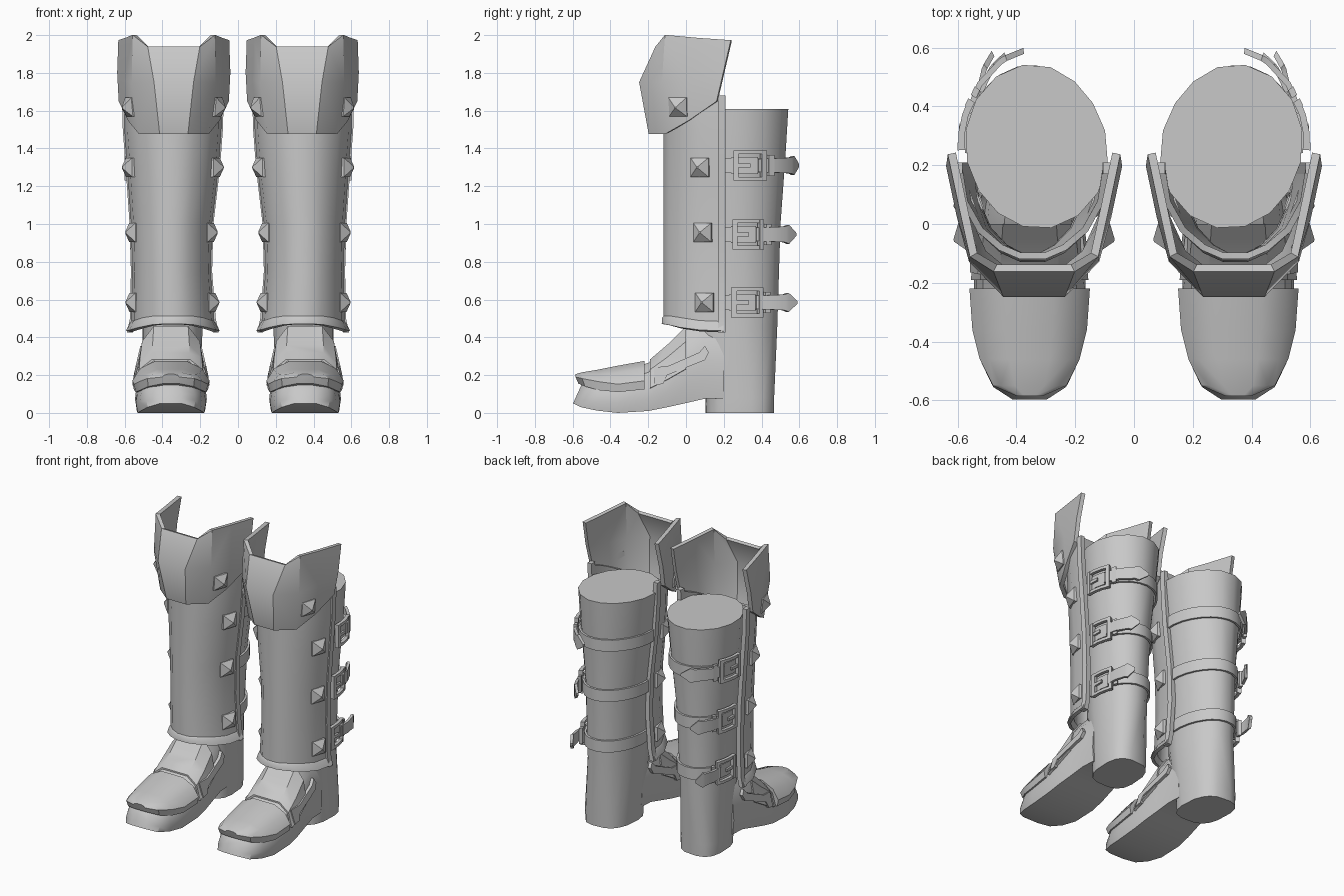
import bpy, bmesh, math
from mathutils import Vector

if "Cube" in bpy.data.objects:
    bpy.data.objects.remove(bpy.data.objects["Cube"])

grey = bpy.data.materials.new("plain grey")
grey.diffuse_color = (0.58, 0.58, 0.58, 1)
grey.use_nodes = True
grey.node_tree.nodes["Principled BSDF"].inputs["Base Color"].default_value = grey.diffuse_color


def lerp_table(table, t):
    """Interpolate rows (key, a, b, ...) at key t."""
    if t <= table[0][0]:
        return table[0][1:]
    for a, b in zip(table, table[1:]):
        if t <= b[0]:
            f = (t - a[0]) / (b[0] - a[0])
            return tuple(p + (q - p) * f for p, q in zip(a[1:], b[1:]))
    return table[-1][1:]


def finish(name, bm, thick=0, angle=35):
    """Make the object, thicken it, mirror it to the other boot, shade it."""
    bmesh.ops.recalc_face_normals(bm, faces=bm.faces)
    me = bpy.data.meshes.new(name)
    bm.to_mesh(me)
    bm.free()
    ob = bpy.data.objects.new(name, me)
    bpy.context.collection.objects.link(ob)
    me.materials.append(grey)
    bpy.ops.object.select_all(action='DESELECT')
    ob.select_set(True)
    bpy.context.view_layer.objects.active = ob
    if thick:
        m = ob.modifiers.new("thickness", 'SOLIDIFY')
        m.thickness, m.offset = thick, 0
        bpy.ops.object.modifier_apply(modifier=m.name)
    m = ob.modifiers.new("other boot", 'MIRROR')
    m.use_mirror_merge = False
    bpy.ops.object.modifier_apply(modifier=m.name)
    bpy.ops.object.shade_smooth_by_angle(angle=math.radians(angle))
    return ob


def loft(bm, rows, closed=False, caps=False):
    vs = [[bm.verts.new(p) for p in r] for r in rows]
    n = len(rows[0])
    for a, b in zip(vs, vs[1:]):
        for i in range(n if closed else n - 1):
            j = (i + 1) % n
            bm.faces.new((a[i], a[j], b[j], b[i]))
    if caps:
        bm.faces.new(vs[0])
        bm.faces.new(vs[-1])


# Shaft with heel: z, centre x, centre y, radius x, radius y, squareness
SHAFT = [(0, .355, .285, .155, .185, .68), (.08, .355, .285, .16, .187, .7), (.45, .345, .25, .165, .24, .9),
         (1.0, .34, .258, .195, .25, 1), (1.35, .335, .262, .23, .272, 1), (1.61, .33, .265, .25, .285, 1)]


def shaft_pt(z, deg, off=0):
    cx, cy, rx, ry, e = lerp_table(SHAFT, z)
    c, s = math.cos(math.radians(deg)), math.sin(math.radians(deg))
    # the inner back and outer front are slightly flattened
    off -= .022 * max(0, math.cos(math.radians(deg - 138))) ** 3 + .012 * max(0, math.cos(math.radians(deg + 42))) ** 3
    return (cx + (rx + off) * math.copysign(abs(c) ** e, c), cy + (ry + off) * math.copysign(abs(s) ** e, s), z)


bm = bmesh.new()
loft(bm, [[shaft_pt(r[0], 11.25 + i * 22.5) for i in range(16)] for r in SHAFT], True, True)
finish("boot_shaft", bm)

# Foot: y, half width, sole height, top height
FOOT = [(-.598, .06, .05, .15), (-.555, .13, .03, .17), (-.47, .165, .012, .19), (-.36, .185, 0, .21),
        (-.2, .19, .01, .265), (-.1, .185, .03, .35), (0, .172, .052, .45), (.1, .16, .075, .47),
        (.2, .155, .075, .47)]
PROFILE = [(0, .95), (.25, 1), (.5, .96), (.8, .84), (1, .5)]
CX = .355


def foot_section(y, off=0, low=0):
    w, zb, zt = lerp_table(FOOT, y)
    tilt = .045 if y < -.5 else 0
    half = [((w + off) * k, y + tilt * h, zb + (zt - zb) * max(h, low) + off * h) for h, k in PROFILE]
    return [(CX + x, a, z) for x, a, z in half] + [(CX - x, a, z) for x, a, z in reversed(half)]


def foot_half(y, z):
    w, zb, zt = lerp_table(FOOT, y)
    return w * lerp_table(PROFILE, (z - zb) / (zt - zb))[0]


bm = bmesh.new()
loft(bm, [foot_section(r[0]) for r in FOOT], True, True)
finish("foot", bm)

# Toe cap: y, half width, rim bottom, rim top, crown
CAP = [(-.585, .045, .155, .19, .205), (-.55, .125, .14, .182, .215), (-.46, .17, .12, .165, .23),
       (-.36, .195, .11, .152, .25), (-.22, .205, .125, .17, .275)]
bm = bmesh.new()
rows = []
for y, w, z0, z1, z2 in CAP:
    y0 = y + (.015 if y < -.5 else 0)
    half = [(w * .96, y0, z0), (w, y, z1), (w * .8, y, z1 + (z2 - z1) * .62), (w * .4, y, z2)]
    rows.append([(CX + x, a, z) for x, a, z in half] + [(CX - x, a, z) for x, a, z in reversed(half)])
loft(bm, rows, True, True)
finish("toe_cap", bm)

# Instep overlay across the foot and zigzag side strap
bm = bmesh.new()
loft(bm, [foot_section(y, .01, .45) for y in (-.19, -.15, -.1, -.05, 0)], True, True)
finish("instep_plate", bm)
ZIGZAG = [(-.17, .24), (-.165, .145), (-.12, .155), (-.1, .2), (.1, .28), (.12, .32), (.1, .355),
          (.07, .32), (-.09, .25)]
bm = bmesh.new()
loft(bm, [[(CX + s * (foot_half(y, z) + .022), y, z) for y, z in ZIGZAG] for s in (1, -1)], True, True)
finish("instep_strap", bm)

# Shin guard: z, centre x, half width
SHIN = [(.43, .345, .228), (.5, .345, .212), (.75, .352, .2), (1.0, .352, .207), (1.3, .345, .235),
        (1.5, .345, .25), (1.6, .345, .255)]
CURVE = [(.2, 1), (.075, .92), (-.02, .71), (-.08, .43), (-.108, .17)]


def shin_row(z, lift=(0,) * 5, flare=0):
    c, w = lerp_table(SHIN, z)
    half = [((w + flare) * k, y - flare * (y < 0), z + d) for (y, k), d in zip(CURVE, lift)]
    return [(c + x, y, h) for x, y, h in half] + [(c - x, y, h) for x, y, h in reversed(half)]


bm = bmesh.new()
rows = [shin_row(.43, (0, .005, .02, .035, .04), .01), shin_row(.5, (-.03, -.025, -.01, 0, 0), .008),
        shin_row(.51, (-.03, -.025, -.01, 0, 0))]
rows += [shin_row(z) for z in (.75, 1.0, 1.3, 1.5)] + [shin_row(1.53, (.14, .09, .04, .01, 0))]
loft(bm, rows)
finish("shin_guard", bm, .022)

# Rear edging strips of the shin guard
bm = bmesh.new()
for s in (1, -1):
    rows = []
    for z in (.425, .5, .75, 1.0, 1.3, 1.5, 1.68):
        c, w = lerp_table(SHIN, z)
        rows.append([(c + s * (w + dx), y, z) for dx, y in ((-.016, .17), (.015, .17), (.015, .21), (-.016, .21))])
    loft(bm, rows, True, True)
finish("shin_edging", bm)

# Flared knee cuff: columns from rear to front, each with bottom, middle, top
KC = .34
CUFF = [[(.278, .165, 1.65), (.286, .2, 1.8), (.28, .24, 1.972)],
        [(.23, .02, 1.55), (.25, .03, 1.76), (.242, .06, 1.985)],
        [(.175, -.10, 1.48), (.21, -.12, 1.75), (.206, -.105, 2.0)],
        [(.07, -.185, 1.48), (.10, -.235, 1.75), (.132, -.15, 1.935)]]
bm = bmesh.new()
loft(bm, [[(KC + c[i][0], *c[i][1:]) for c in CUFF] + [(KC - c[i][0], *c[i][1:]) for c in reversed(CUFF)]
          for i in range(3)])
finish("knee_cuff", bm, .028, 36)

# Pyramid studs on both sides of each boot
bm = bmesh.new()
for y, z in ((-.04, 1.62), (.075, 1.3), (.09, .955), (.1, .585)):
    for s in (1, -1):
        c, w = lerp_table(SHIN, z)
        k = lerp_table([(p, q) for p, q in reversed(CURVE)], y)[0]
        x = c + s * (w * k + .005) if z < 1.5 else KC + s * .226
        n = Vector((s, -.35, -.1 if z > 1.5 else 0)).normalized()
        side = n.cross(Vector((0, 0, 1))).normalized()
        up = side.cross(n)
        o = Vector((x, y, z))
        rings = [[o + n * d + side * a * r + up * b * r for a, b in ((1, 1), (-1, 1), (-1, -1), (1, -1))]
                 for d, r in ((-.02, .05), (.012, .05), (.05, .004))]
        loft(bm, rings, True, True)
finish("studs", bm, 0, 10)


def ribbon(bm, zc, path, h0, h1, thick):
    """Strap piece along (angle, offset) stations between heights h0 and h1."""
    rows = []
    for deg, off in path:
        a, b = shaft_pt(zc, deg, off), shaft_pt(zc, deg, off + thick)
        rows.append([(a[0], a[1], zc + h0), (b[0], b[1], zc + h0), (b[0], b[1], zc + h1), (a[0], a[1], zc + h1)])
    loft(bm, rows, True, True)


straps, buckles, tongues = bmesh.new(), bmesh.new(), bmesh.new()
for z, end, lift in ((1.31, 82, .055), (.945, 70, .08), (.585, 64, .11)):
    # band round the back of the shaft
    ribbon(straps, z, [(-15 + i * 15, .002) for i in range(15)], -.04, .04, .014)
    # buckle frame, pin and keeper loop
    for h in (-.08, .06):
        ribbon(buckles, z, [(d, .02) for d in (-2, 10, 21, 32)], h, h + .02, .022)
    for d in (-2, 27):
        ribbon(buckles, z, [(d, .018), (d + 5, .018)], -.08, .08, .026)
    ribbon(buckles, z, [(3, .026), (15, .03)], -.01, .01, .014)
    ribbon(buckles, z, [(-4, .008), (10, .014), (24, .014)], -.045, .045, .012)
    ribbon(buckles, z, [(35, .02), (41, .025)], -.055, .055, .022)
    # loose pointed tongue
    rows = []
    for f, h in ((0, .035), (.35, .038), (.7, .042), (.78, .05), (1, .008)):
        deg, off = 24 + (end - 24) * f, .014 + (lift - .014) * f
        a, b = shaft_pt(z, deg, off), shaft_pt(z, deg, off + .02)
        rows.append([(*a[:2], z - h), (*b[:2], z - h), (*b[:2], z + h), (*a[:2], z + h)])
    loft(tongues, rows, True, True)
finish("back_straps", straps)
finish("buckles", buckles)
finish("strap_tongues", tongues)
